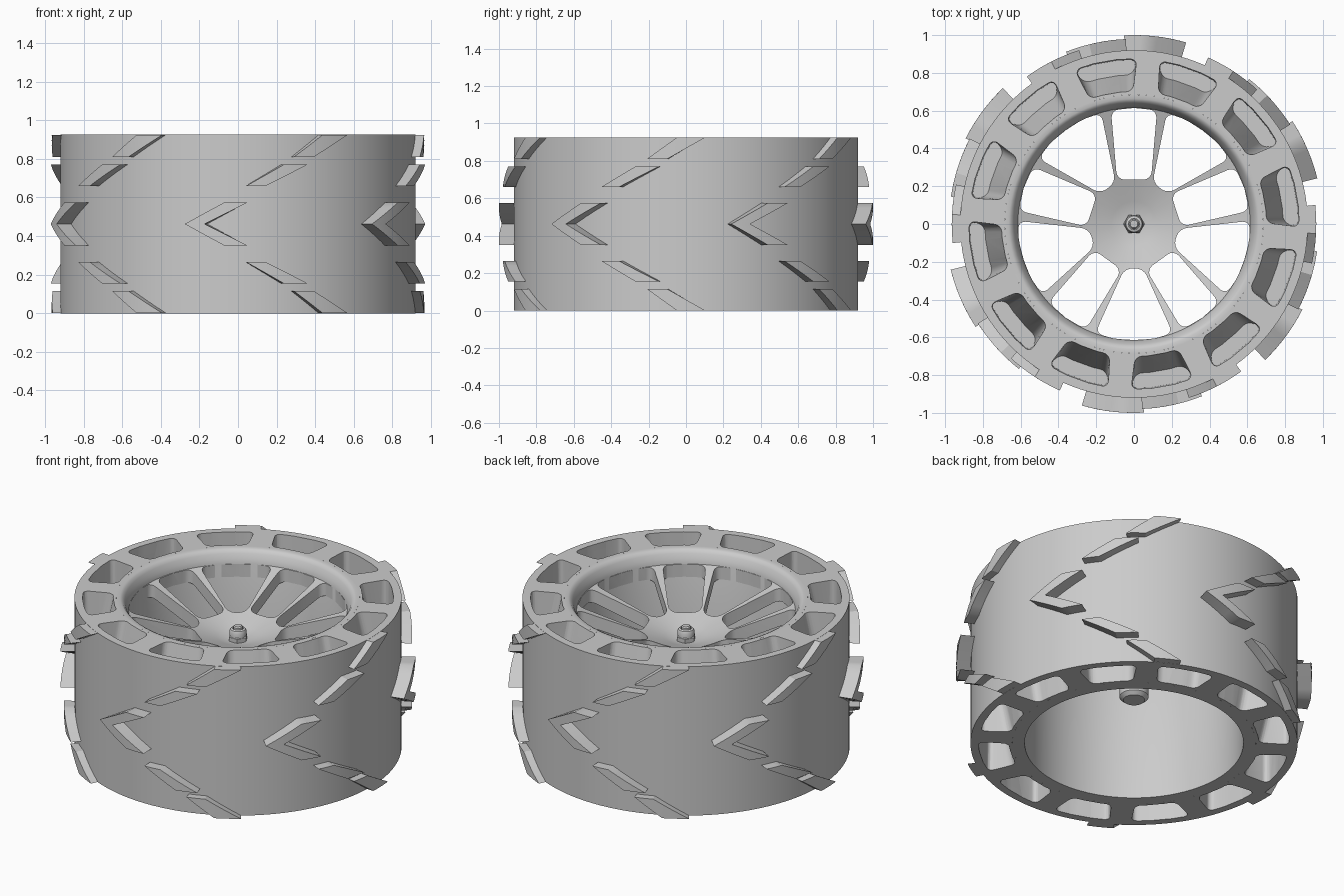
import bpy, bmesh, math
from mathutils import Vector

cube = bpy.data.objects.get("Cube")
if cube:
    bpy.data.objects.remove(cube)

H = 0.925        # wheel width
MID = H / 2

grey = bpy.data.materials.new("light_grey")
grey.use_nodes = True
grey.diffuse_color = (0.6, 0.6, 0.6, 1)
grey.node_tree.nodes["Principled BSDF"].inputs["Base Color"].default_value = (0.6, 0.6, 0.6, 1)


def polar(r, deg, z):
    a = math.radians(deg)
    return Vector((r * math.cos(a), r * math.sin(a), z))


def finish(name, bm):
    bmesh.ops.remove_doubles(bm, verts=bm.verts, dist=1e-5)
    bmesh.ops.recalc_face_normals(bm, faces=bm.faces)
    mesh = bpy.data.meshes.new(name)
    bm.to_mesh(mesh)
    bm.free()
    mesh.materials.append(grey)
    ob = bpy.data.objects.new(name, mesh)
    bpy.context.scene.collection.objects.link(ob)
    return ob


def activate(ob):
    bpy.ops.object.select_all(action="DESELECT")
    ob.select_set(True)
    bpy.context.view_layer.objects.active = ob


def lathe(name, profile, closed=False, steps=96):
    bm = bmesh.new()
    vs = [bm.verts.new((r, 0, z)) for r, z in profile]
    pairs = list(zip(vs, vs[1:])) + ([(vs[-1], vs[0])] if closed else [])
    es = [bm.edges.new(p) for p in pairs]
    bmesh.ops.spin(bm, geom=vs + es, cent=(0, 0, 0), axis=(0, 0, 1),
                   angle=math.tau, steps=steps, use_merge=False)
    return finish(name, bm)


def loft(bm, low, high, corners, radius):
    """Closed solid between two loops; the listed corners are rounded."""
    a = [bm.verts.new(p) for p in low]
    b = [bm.verts.new(p) for p in high]
    n = len(a)
    bm.faces.new(a)
    bm.faces.new(b)
    for i in range(n):
        bm.faces.new((a[i], a[(i + 1) % n], b[(i + 1) % n], b[i]))
    edges = [bm.edges.get((a[i], b[i])) for i in corners]
    bmesh.ops.bevel(bm, geom=edges, offset=radius, offset_type="OFFSET",
                    segments=4, profile=0.5, affect="EDGES", clamp_overlap=True)


def cut(ob, cutter):
    cutter.hide_render = True
    mod = ob.modifiers.new("cut", "BOOLEAN")
    mod.operation = "DIFFERENCE"
    mod.solver = "EXACT"
    mod.object = cutter
    activate(ob)
    bpy.ops.object.modifier_apply(modifier="cut")
    bpy.data.objects.remove(cutter)


# Tyre ring with tapered pockets in both side faces
tyre = lathe("tyre", [(0.685, 0), (0.92, 0), (0.92, H), (0.685, H)], True, 120)


def pocket_loop(r_in, r_out, center, z):
    inner = [polar(r_in, center + d, z) for d in (-9.5, -4, 4, 9.5)]
    outer = [polar(r_out, center + d, z) for d in (11, 4, -4, -11)]
    return inner + outer


bm = bmesh.new()
for k in range(12):
    c = 10 + 30 * k
    for mouth, floor in ((H + 0.01, MID + 0.03), (-0.01, MID - 0.03)):
        loft(bm, pocket_loop(0.79, 0.87, c, floor), pocket_loop(0.70, 0.875, c, mouth),
             (0, 3, 4, 7), 0.035)
cut(tyre, finish("pocket_cutter", bm))

# Rim with a rounded lip
rim = lathe("rim", [(0.615, 0), (0.685, 0), (0.685, H), (0.663, H), (0.65, H - 0.006),
                    (0.637, H - 0.022), (0.625, H - 0.05), (0.615, 0.85)], True)

# Dished spoke plate with alternating narrow and wide windows
spokes = lathe("spokes", [(0, 0.65), (0.12, 0.685), (0.62, 0.848), (0.62, 0.77), (0.12, 0.60), (0, 0.57)])
bm = bmesh.new()
for k in range(10):
    turn = 90 + 36 * k
    if k % 2 == 0:
        half = [(0.235, 0.09), (0.602, 0.122)]
    else:
        half = [(0.235, 0.05), (0.578, 0.205)]
    (r0, w0), (r1, w1) = half
    outline = [(r0, -w0), (r1, -w1), (0.608, -w1 / 2), (0.614, 0),
               (0.608, w1 / 2), (r1, w1), (r0, w0)]
    a = math.radians(turn)
    ring = [(x * math.cos(a) - y * math.sin(a), x * math.sin(a) + y * math.cos(a))
            for x, y in outline]
    loft(bm, [(x, y, 0.4) for x, y in ring], [(x, y, 1.0) for x, y in ring],
         (0, 1, 5, 6), 0.04)
cut(spokes, finish("window_cutter", bm))

# Hub shaft, nut and bolt
hub = lathe("hub_shaft", [(0, 0.28), (0.06, 0.28), (0.082, 0.30), (0.082, 0.63), (0, 0.63)], steps=32)
nut = lathe("hub_nut", [(0, 0.62), (0.056, 0.62), (0.056, 0.69), (0.05, 0.697), (0, 0.697)], steps=6)
collar = lathe("nut_collar", [(0, 0.69), (0.048, 0.69), (0.048, 0.72), (0.042, 0.732),
                              (0.03, 0.736), (0.03, 0.72), (0, 0.72)], steps=32)
bolt = lathe("bolt_end", [(0, 0.65), (0.026, 0.65), (0.026, 0.745), (0.02, 0.752), (0, 0.752)], steps=24)


# Tread blocks: rows of (height, start angle, end angle) wrapped on the tyre
def tread(name, rows, radius):
    bm = bmesh.new()
    for k in range(6):
        base = 14 + 60 * k
        grid = []
        for i, (z, s, e) in enumerate(rows):
            fine = [(z, s, e)]
            if i:
                pz, ps, pe = rows[i - 1]
                fine = [(pz + (z - pz) * t, ps + (s - ps) * t, pe + (e - pe) * t)
                        for t in (0.25, 0.5, 0.75, 1)]
            for fz, fs, fe in fine:
                grid.append([bm.verts.new(polar(radius, base + fs + (fe - fs) * u / 3, fz))
                             for u in range(4)])
        faces = [bm.faces.new((p[u], p[u + 1], q[u + 1], q[u]))
                 for p, q in zip(grid, grid[1:]) for u in range(3)]
        new = bmesh.ops.extrude_face_region(bm, geom=faces, use_keep_orig=True)["geom"]
        for v in new:
            if isinstance(v, bmesh.types.BMVert):
                v.co.xy *= 0.905 / radius
    return finish(name, bm)


def mirrored(rows):
    return [(H - z, s, e) for z, s, e in reversed(rows)]


inner_bar = [(0.66, 18.5, 24.5), (0.77, 30, 37.5)]
outer_bar = [(0.81, 33.5, 40), (H - 0.001, 43, 52)]
blocks = [
    tread("chevron_treads", [(0.35, 12, 19), (MID, 0, 6), (H - 0.35, 12, 19)], 1.0),
    tread("upper_inner_treads", inner_bar, 0.98),
    tread("lower_inner_treads", mirrored(inner_bar), 0.98),
    tread("upper_outer_treads", outer_bar, 0.965),
    tread("lower_outer_treads", mirrored(outer_bar), 0.965),
]

# Smooth shading with sharp edges
for ob in [tyre, rim, spokes, hub, nut, collar, bolt] + blocks:
    activate(ob)
    bpy.ops.object.shade_smooth_by_angle(angle=math.radians(30))
